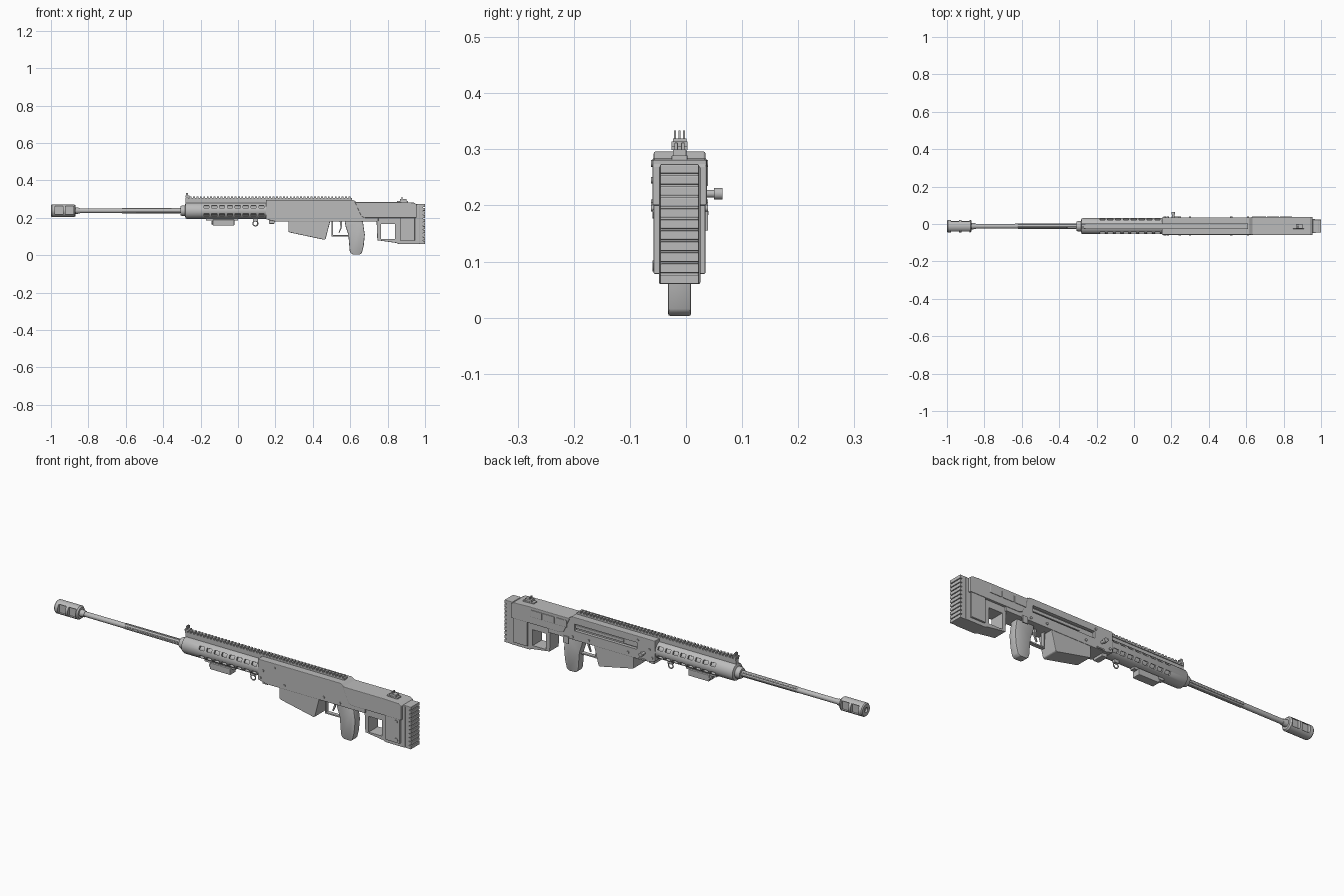
import bpy, bmesh, math
from mathutils import Matrix, Vector

if "Cube" in bpy.data.objects:
    bpy.data.objects.remove(bpy.data.objects["Cube"])

YC, ZB = -0.0115, 0.238   # centre plane and bore height

metal = bpy.data.materials.new("plain grey")
metal.use_nodes = True
GREY = (0.5, 0.5, 0.5, 1)
metal.diffuse_color = GREY
metal.node_tree.nodes["Principled BSDF"].inputs["Base Color"].default_value = GREY


def finish(name, bm, smooth=False, bevel=0):
    bmesh.ops.recalc_face_normals(bm, faces=bm.faces)
    me = bpy.data.meshes.new(name)
    bm.to_mesh(me)
    bm.free()
    ob = bpy.data.objects.new(name, me)
    bpy.context.collection.objects.link(ob)
    me.materials.append(metal)
    bpy.ops.object.select_all(action='DESELECT')
    bpy.context.view_layer.objects.active = ob
    ob.select_set(True)
    if bevel:
        mod = ob.modifiers.new("bevel", 'BEVEL')
        mod.width, mod.segments, mod.limit_method = bevel, 2, 'ANGLE'
        bpy.ops.object.modifier_apply(modifier="bevel")
    if smooth:
        bpy.ops.object.shade_smooth_by_angle(angle=math.radians(35))
    return ob


def add_box(bm, x0, x1, y0, y1, z0, z1, extra=Matrix()):
    m = Matrix.Translation(((x0 + x1) / 2, (y0 + y1) / 2, (z0 + z1) / 2))
    m = m @ Matrix.Diagonal((x1 - x0, y1 - y0, z1 - z0, 1))
    bmesh.ops.create_cube(bm, size=1, matrix=extra @ m)


def boxes(name, dims, bevel=0):
    """Boxes as (x0, x1, y0, y1, z0, z1), y measured from the centre plane."""
    bm = bmesh.new()
    for d in dims:
        add_box(bm, *d, extra=Matrix.Translation((0, YC, 0)))
    return finish(name, bm, bevel=bevel)


def prism(name, pts, half, bevel=0, smooth=False):
    """Side profile in x, z extruded to both sides of the centre plane."""
    bm = bmesh.new()
    f = bm.faces.new([bm.verts.new((x, YC - half, z)) for x, z in pts])
    r = bmesh.ops.extrude_face_region(bm, geom=[f])
    vs = [v for v in r["geom"] if isinstance(v, bmesh.types.BMVert)]
    bmesh.ops.translate(bm, verts=vs, vec=(0, 2 * half, 0))
    return finish(name, bm, smooth, bevel)


def lathe(name, prof, n=24, flute=0):
    """Closed loop of (x, radius) turned round the bore line."""
    bm = bmesh.new()
    rings = []
    for x, r in prof:
        ring = []
        for i in range(n):
            a = 2 * math.pi * (i + .5) / n
            q = r - (flute if i % 4 in (0, 1) else 0)
            ring.append(bm.verts.new((x, YC + q * math.cos(a), ZB + q * math.sin(a))))
        rings.append(ring)
    for k, a in enumerate(rings):
        b = rings[(k + 1) % len(rings)]
        for i in range(n):
            j = (i + 1) % n
            bm.faces.new((a[i], a[j], b[j], b[i]))
    return finish(name, bm, smooth=True)


def rods(name, items, n=16):
    """Round rods as (start, end, radius)."""
    bm = bmesh.new()
    for a, b, r in items:
        a, b = Vector(a), Vector(b)
        d = b - a
        m = Matrix.Translation((a + b) / 2) @ d.to_track_quat('Z', 'Y').to_matrix().to_4x4()
        bmesh.ops.create_cone(bm, cap_ends=True, segments=n, radius1=r, radius2=r,
                              depth=d.length, matrix=m)
    return finish(name, bm, smooth=True)


def cut(ob, cutter):
    mod = ob.modifiers.new("cut", 'BOOLEAN')
    mod.object, mod.operation, mod.solver = cutter, 'DIFFERENCE', 'EXACT'
    bpy.context.view_layer.objects.active = ob
    bpy.ops.object.modifier_apply(modifier="cut")
    bpy.data.objects.remove(cutter)


# Muzzle brake with two side ports
brake = lathe("muzzle_brake", [(-1, .012), (-1, .03), (-.995, .034), (-.875, .034),
                               (-.868, .028), (-.868, .012)])
cut(brake, boxes("port_cutter", [(x, x + .042, s * .035 - .018, s * .035 + .018, ZB - .02, ZB + .024)
                                 for x in (-.978, -.922) for s in (-1, 1)]))

# Barrel, fluted towards the rear
lathe("barrel", [(-.99, .006), (-.99, .0125), (-.28, .0135), (-.28, .006)], 20)
lathe("barrel_flutes", [(-.62, .006), (-.62, .0145), (-.31, .0155), (-.31, .006)], 24, .0035)
lathe("barrel_collar", [(-.87, .01), (-.87, .018), (-.845, .015), (-.845, .01)])

# Vented round handguard
guard = lathe("handguard", [(-.308, .012), (-.308, .024), (-.3, .028), (-.284, .029), (-.28, .041),
                            (-.274, .0435), (.16, .0435), (.16, .034), (-.27, .034), (-.285, .012)], 32)
bm = bmesh.new()
for side in (0, 180):
    for tilt in (-31, 31):
        turn = Matrix.Translation((0, YC, ZB)) @ Matrix.Rotation(math.radians(side + tilt), 4, 'X')
        for i in range(8):
            x = -.183 + .042 * i
            add_box(bm, x, x + .028, .028, .06, -.0085, .0085, extra=turn)
cut(guard, finish("slot_cutter", bm))
lathe("inner_sleeve", [(-.27, .014), (-.27, .022), (.16, .022), (.16, .014)])

# Top rail with teeth
boxes("rail_base", [(-.28, .61, -.01, .01, .272, .3), (-.28, .61, -.014, .014, .299, .306)])
boxes("rail_teeth", [(-.278 + .0185 * i, -.268 + .0185 * i, -.014, .014, .305, .314) for i in range(48)])

# Sights
boxes("front_sight", [(-.282, -.258, -.012, .012, .31, .319)] +
      [(-.277, -.267, y - .0017, y + .0017, .317, .334) for y in (-.008, 0, .008)])
boxes("rear_sight", [(.85, .91, -.014, .014, .28, .289), (.865, .9, -.012, .012, .288, .3),
                     (.874, .88, -.009, -.003, .299, .312), (.874, .88, .003, .009, .299, .312)], .001)

# Receiver
receiver = prism("receiver", [(.15, .296), (.15, .192), (.2, .18), (.75, .18), (.75, .28),
                              (.635, .283), (.615, .296)], .046, .003)
cut(receiver, boxes("bolt_slot_cutter", [(.25, .6, .03, .06, .228, .262)]))
boxes("bolt_carrier", [(.33, .6, .028, .039, .238, .254), (.25, .33, .028, .036, .232, .258)], .002)
boxes("receiver_step", [(.165, .195, -.03, .03, .168, .19)], .003)

# Stock: raised upper cover and lower frame with opening
prism("stock_cover", [(.625, .284), (.66, .206), (.68, .2), (.955, .2), (.955, .272), (.94, .281),
                      (.85, .284)], .0485, .003)
frame = prism("stock_frame", [(.74, .21), (.745, .08), (.845, .066), (.86, .06), (.97, .06),
                              (.97, .27), (.94, .27), (.94, .21)], .037, .003)
cut(frame, boxes("frame_cutter", [(.765, .84, -.1, .1, .086, .166)]))
boxes("cheek_panels", [(x, x + .065, .046, .051, .235, .27) for x in (.64, .71, .78)], .002)
boxes("stock_side_plate", [(.865, .945, s * .04 - .006, s * .04 + .006, .078, .205) for s in (-1, 1)], .002)

# Ribbed butt pad
boxes("butt_pad", [(.955, .99, -.0345, .0345, .06, .274)], .003)
boxes("butt_ribs", [(.985, 1, -.0345, .0345, .06 + .0197 * i, .0765 + .0197 * i) for i in range(11)], .002)

# Magazine, grip, trigger and guard
prism("magazine", [(.27, .19), (.27, .125), (.28, .121), (.46, .083), (.468, .086), (.495, .19)], .044, .003)
prism("grip", [(.57, .185), (.575, .155), (.59, .11), (.597, .025), (.603, .011), (.615, .004),
               (.65, .003), (.662, .012), (.672, .05), (.678, .11), (.667, .185)], .0205, .004, True)
boxes("trigger_guard", [(.5, .507, -.01, .01, .1, .185), (.5, .59, -.01, .01, .1, .107)], .001)
prism("trigger", [(.543, .185), (.548, .15), (.538, .122), (.543, .12), (.556, .15), (.557, .185)], .004)

# Accessory box under the handguard
boxes("under_rail", [(-.17, .0, -.012, .012, .185, .2)])
boxes("accessory_box", [(-.135, -.02, -.022, .022, .158, .19)], .003)
rods("accessory_lens", [((-.142, YC + y, .174), (-.13, YC + y, .174), .009) for y in (-.01, .01)])

# Sling ring and its mount
ring = Matrix.Translation((.093, YC, .17)) @ Matrix.Rotation(math.pi / 2, 4, 'X')
bpy.ops.mesh.primitive_torus_add(major_radius=.013, minor_radius=.003, major_segments=20, minor_segments=8)
sling = bpy.context.object
sling.name = "sling_ring"
sling.matrix_world = ring
sling.data.materials.append(metal)
bpy.ops.object.shade_smooth_by_angle(angle=math.radians(60))
boxes("sling_mount", [(.08, .107, -.008, .008, .18, .2)], .002)

# Charging handle on the far side
rods("charging_handle", [((.21, .03, .221), (.21, .053, .221), .007),
                         ((.21, .05, .221), (.21, .065, .221), .0105)])

# Pins and screws on both sides
pins = [(.18, .245), (.3, .2), (.245, .275), (.52, .2), (.61, .195), (.165, .205)]
rods("side_pins", [((x, YC - .0505, z), (x, YC + .0505, z), .006) for x, z in pins], 12)
rods("stock_swivel", [((.925, -.06, .092), (.925, YC, .092), .01),
                      ((.925, -.06, .185), (.925, YC, .185), .008)], 16)
boxes("selector_lever", [(.2, .24, .045, .052, .183, .19), (.63, .66, .045, .051, .155, .19)], .001)
